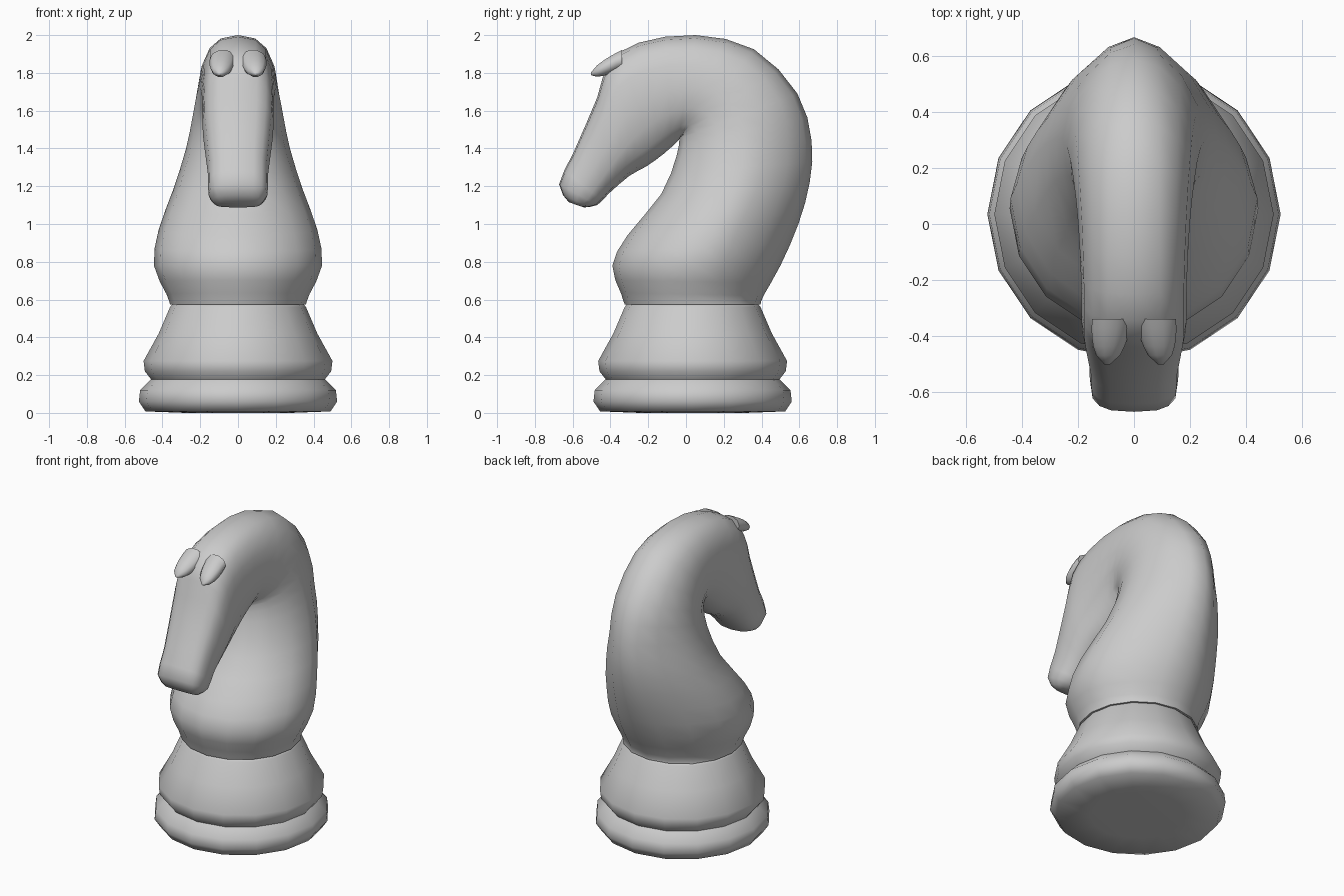
import bpy, bmesh, math

if "Cube" in bpy.data.objects:
    bpy.data.objects.remove(bpy.data.objects["Cube"])

SIDES = 16


def loft(name, rings):
    """Skin closed rings into one capped, smooth-shaded object."""
    bm = bmesh.new()
    vr = [[bm.verts.new(p) for p in ring] for ring in rings]
    n = len(vr[0])
    for a, b in zip(vr, vr[1:]):
        for i in range(n):
            j = (i + 1) % n
            bm.faces.new((a[i], a[j], b[j], b[i]))
    bm.faces.new(vr[0][::-1])
    bm.faces.new(vr[-1])
    bmesh.ops.recalc_face_normals(bm, faces=bm.faces)
    mesh = bpy.data.meshes.new(name)
    bm.to_mesh(mesh)
    bm.free()
    ob = bpy.data.objects.new(name, mesh)
    bpy.context.collection.objects.link(ob)
    bpy.ops.object.select_all(action='DESELECT')
    ob.select_set(True)
    bpy.context.view_layer.objects.active = ob
    bpy.ops.object.shade_smooth_by_angle(angle=math.radians(65))


def oval(x, y, z, rx, ry=0, rz=0, n=SIDES):
    """Ellipse of points, level (ry) or upright (rz)."""
    turns = [math.tau * i / n for i in range(n)]
    return [(x + rx * math.cos(a), y + ry * math.sin(a), z + rz * math.sin(a)) for a in turns]


def clamp(v):
    return max(0.0, min(1.0, v))


def section(k, uy, uz, ty, tz, w):
    """Superellipse from underside to crest: thin mane on the neck, squarer on the head."""
    under = 2 + 0.6 * clamp((k - 8) / 5)
    crest = 2 - 0.4 * clamp(k / 3) + 1.4 * clamp((k - 5) / 5)
    ring = []
    for i in range(SIDES):
        a = math.tau * i / SIDES
        c, s = math.cos(a), math.sin(a)
        p = crest if c > 0 else under
        x = w * math.copysign(abs(s) ** (2 / p), s)
        t = (1 + math.copysign(abs(c) ** (2 / p), c)) / 2
        ring.append((x, uy + t * (ty - uy), uz + t * (tz - uz)))
    return ring


def midpoint(keys, i):
    """Smooth in-between of key i and i + 1."""
    a, b, c, d = (keys[max(0, min(len(keys) - 1, i + o))] for o in (-1, 0, 1, 2))
    return [(9 * (q + r) - p - s) / 16 for p, q, r, s in zip(a, b, c, d)]


# turned base: radius, height
profile = [(0.28, 0), (0.49, 0.008), (0.525, 0.06), (0.518, 0.12), (0.46, 0.178),
           (0.493, 0.22), (0.50, 0.275), (0.42, 0.42), (0.36, 0.56), (0.345, 0.578)]
loft("base", [oval(0, 0.035, z, r, r) for r, z in profile])

# neck and head: underside y, z, crest y, z, half width
keys = [(-.325, .575, .395, .575, .36), (-.345, .635, .41, .62, .378),
        (-.39, .78, .50, .78, .445), (-.31, .94, .595, 1.0, .42),
        (-.13, 1.16, .655, 1.22, .34), (-.05, 1.36, .665, 1.44, .275),
        (-.035, 1.45, .59, 1.69, .24), (-.036, 1.455, .36, 1.925, .217),
        (-.042, 1.44, .05, 2.0, .20), (-.12, 1.37, -.25, 1.96, .19),
        (-.21, 1.305, -.41, 1.85, .188), (-.30, 1.255, -.47, 1.67, .185),
        (-.41, 1.16, -.595, 1.38, .16), (-.47, 1.10, -.672, 1.21, .156),
        (-.54, 1.088, -.62, 1.115, .115)]
rings = []
for i, key in enumerate(keys):
    rings.append(section(i, *key))
    if i < len(keys) - 1:
        rings.append(section(i + 0.5, *midpoint(keys, i)))
loft("neck_and_head", rings)

# pair of small pointed ears over the brow, tapering forward
for side, label in ((-1, "right"), (1, "left")):
    ear = []
    for i in range(6):
        t = i / 5
        r = 0.07 * math.sqrt(1 - 0.98 * t * t)
        ear.append(oval(side * (0.08 + 0.016 * t), -0.34 - 0.163 * t,
                        1.87 - 0.075 * t, r, rz=0.75 * r, n=10))
    loft(label + "_ear", ear)
